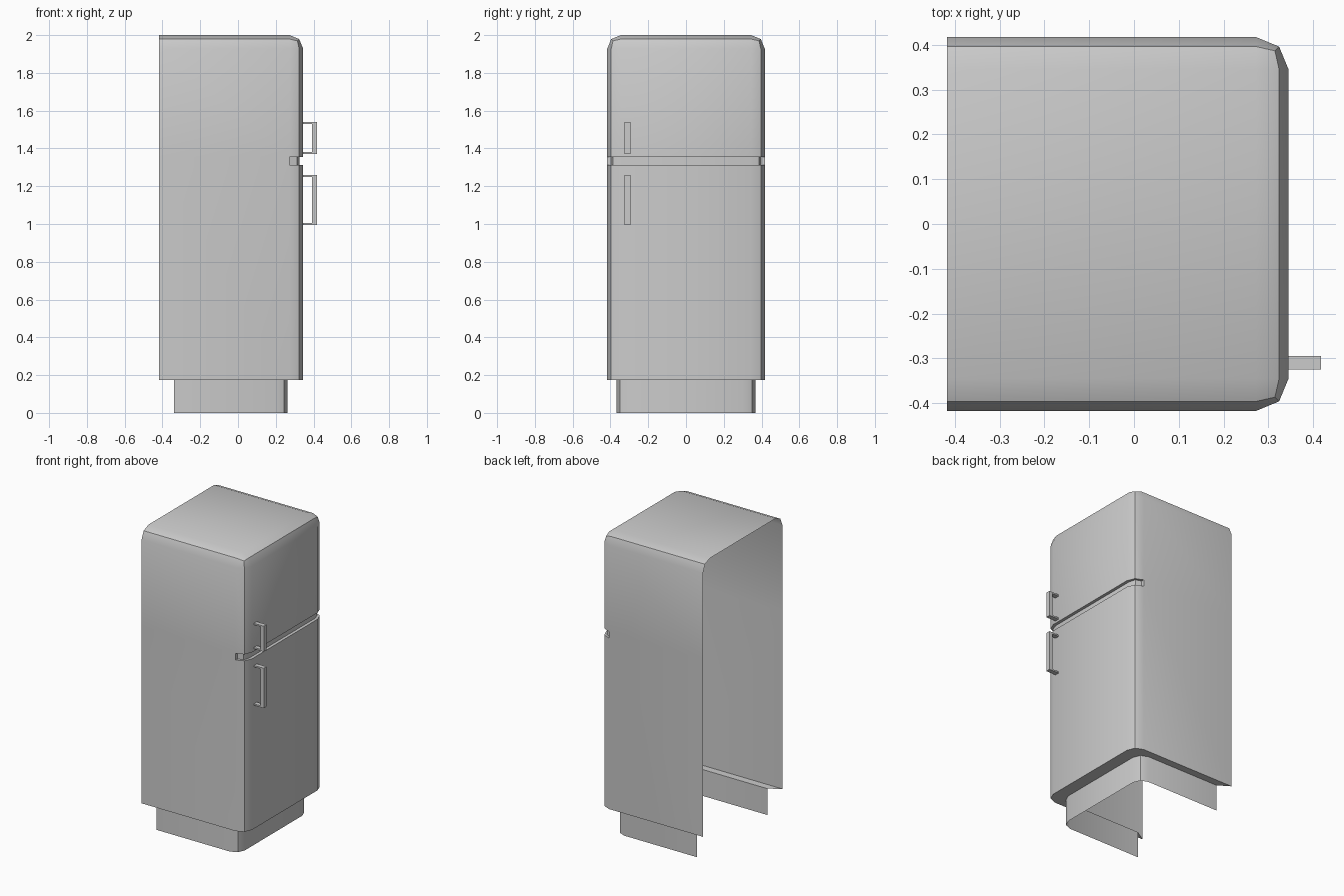
import bpy, bmesh, math
from mathutils import Vector

if "Cube" in bpy.data.objects:
    bpy.data.objects.remove(bpy.data.objects["Cube"])

BACK, FRONT, W = -0.417, 0.345, 0.417      # plan limits of the cabinet
BASE_Z, TOP_Z, R = 0.175, 2.0, 0.072       # heights and edge rounding
GAP_LO, GAP_HI, GAP_D = 1.312, 1.355, 0.02  # groove between the doors


def finish(bm, name):
    me = bpy.data.meshes.new(name)
    bm.to_mesh(me)
    bm.free()
    ob = bpy.data.objects.new(name, me)
    bpy.context.collection.objects.link(ob)
    bpy.ops.object.select_all(action='DESELECT')
    ob.select_set(True)
    bpy.context.view_layer.objects.active = ob
    bpy.ops.object.shade_smooth_by_angle(angle=math.radians(30))
    return ob


def outline(x0, x1, w, r):
    """Open plan outline with two-segment rounded front corners."""
    k = r * (1 - math.sqrt(0.5))
    half = [(x0, -w), (x1 - r, -w), (x1 - k, -w + k), (x1, -w + r)]
    return half + [(x, -y) for x, y in reversed(half)]


# Cabinet: rounded box, open at the back and underneath
bm = bmesh.new()
bmesh.ops.create_cube(bm, size=1)
for v in bm.verts:
    v.co = Vector((FRONT if v.co.x > 0 else BACK,
                   math.copysign(W, v.co.y),
                   TOP_Z if v.co.z > 0 else BASE_Z))
rounded = [e for e in bm.edges
           if all(abs(f.normal.x + 1) > 0.1 and abs(f.normal.z + 1) > 0.1
                  for f in e.link_faces)]
bmesh.ops.bevel(bm, geom=rounded, offset=R, segments=2, profile=0.5, affect='EDGES')
bm.normal_update()
bmesh.ops.delete(bm, geom=[f for f in bm.faces
                           if f.normal.x < -0.9 or f.normal.z < -0.9], context='FACES')

# Door gap: groove sunk into the front and around the corners
for z in (GAP_LO, GAP_HI):
    bmesh.ops.bisect_plane(bm, geom=bm.verts[:] + bm.edges[:] + bm.faces[:],
                           plane_co=(0, 0, z), plane_no=(0, 0, 1))
band = [f for f in bm.faces
        if GAP_LO < f.calc_center_median().z < GAP_HI
        and f.calc_center_median().x > FRONT - R]
sunk = bmesh.ops.extrude_face_region(bm, geom=band)["geom"]
bmesh.ops.delete(bm, geom=[f for f in band if f.is_valid], context='FACES')
for v in (g for g in sunk if isinstance(g, bmesh.types.BMVert)):
    side = math.copysign(1, v.co.y)
    if v.co.x > FRONT - 0.005:
        v.co.x -= GAP_D
    elif v.co.x > FRONT - R + 0.02:
        v.co.x -= GAP_D * 0.6
        v.co.y -= side * GAP_D * 0.5
    else:
        v.co.y -= side * GAP_D
finish(bm, "cabinet")

# Plinth: underside ledge and recessed skirt, open at the back
bm = bmesh.new()
outer, inner = outline(BACK, FRONT, W, R), outline(-0.34, 0.262, 0.368, 0.066)
rings = [[bm.verts.new((x, y, z)) for x, y in pts]
         for pts, z in ((outer, BASE_Z), (inner, BASE_Z), (inner, 0))]
for a, b in zip(rings, rings[1:]):
    for i in range(len(a) - 1):
        bm.faces.new((b[i], b[i + 1], a[i + 1], a[i]))
finish(bm, "plinth")


# Door handles: squared U profile given thickness in y
def handle(name, z0, z1, y0=-0.325, y1=-0.295, out=0.417, bar=0.025, arm=0.01):
    bm = bmesh.new()
    prof = [(FRONT, z0), (out, z0), (out, z1), (FRONT, z1), (FRONT, z1 - arm),
            (out - bar, z1 - arm), (out - bar, z0 + arm), (FRONT, z0 + arm)]
    face = bm.faces.new([bm.verts.new((x, y0, z)) for x, z in prof])
    new = bmesh.ops.extrude_face_region(bm, geom=[face], use_keep_orig=True)["geom"]
    bmesh.ops.translate(bm, vec=(0, y1 - y0, 0),
                        verts=[g for g in new if isinstance(g, bmesh.types.BMVert)])
    bmesh.ops.recalc_face_normals(bm, faces=bm.faces)
    finish(bm, name)


handle("upper_handle", 1.37, 1.54)
handle("lower_handle", 0.995, 1.26)
